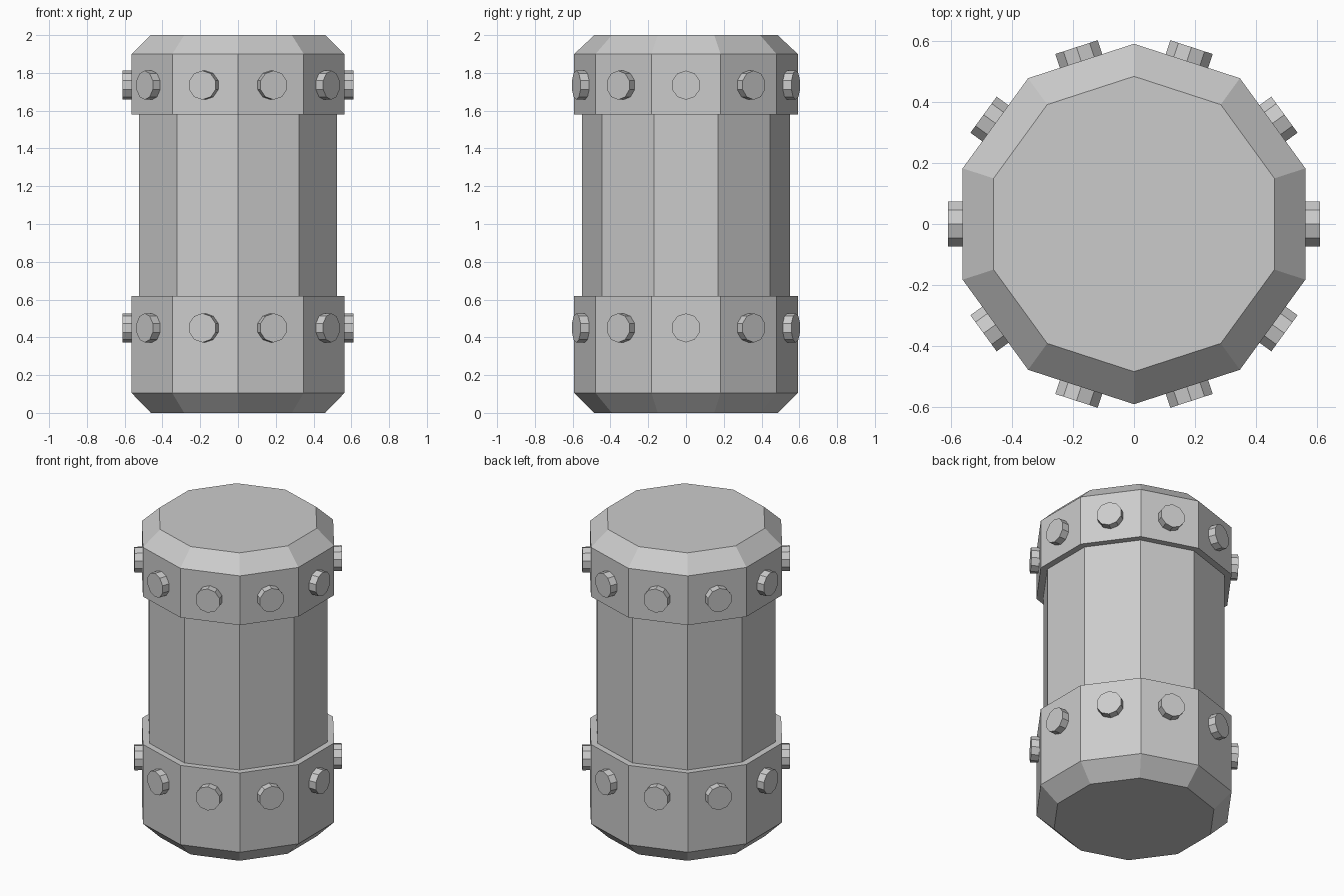
import bpy
import math
from mathutils import Matrix, Vector

cube = bpy.data.objects.get("Cube")
if cube:
    bpy.data.objects.remove(cube, do_unlink=True)

SIDES = 10
RIM, CORE, END = 0.592, 0.55, 0.485   # corner radii

grey = bpy.data.materials.new("steel grey")
grey.use_nodes = True
grey.diffuse_color = (0.6, 0.6, 0.6, 1)
grey.node_tree.nodes["Principled BSDF"].inputs["Base Color"].default_value = (0.6, 0.6, 0.6, 1)


def prism(name, profile, sides, start=0.0):
    """Flat-sided solid from (radius, height) pairs, listed bottom to top."""
    verts = [(r * math.cos(start + math.tau * i / sides),
              r * math.sin(start + math.tau * i / sides), z)
             for r, z in profile for i in range(sides)]
    faces = [(k * sides + i, k * sides + (i + 1) % sides,
              (k + 1) * sides + (i + 1) % sides, (k + 1) * sides + i)
             for k in range(len(profile) - 1) for i in range(sides)]
    faces.append(tuple(reversed(range(sides))))
    faces.append(tuple(range(len(verts) - sides, len(verts))))
    mesh = bpy.data.meshes.new(name)
    mesh.from_pydata(verts, [], faces)
    mesh.materials.append(grey)
    obj = bpy.data.objects.new(name, mesh)
    bpy.context.collection.objects.link(obj)
    return obj


# Barrel and chamfered end caps, with corners pointing front and back
corner = math.pi / 2
prism("barrel", [(CORE, 0.55), (CORE, 1.65)], SIDES, corner)
prism("bottom_cap", [(END, 0), (RIM, 0.105), (RIM, 0.62)], SIDES, corner)
prism("top_cap", [(RIM, 1.58), (RIM, 1.9), (END, 2)], SIDES, corner)

# One bolt centred on each face of both caps
apothem = RIM * math.cos(math.pi / SIDES)
for row, z in (("bottom", 0.45), ("top", 1.735)):
    for i in range(SIDES):
        bolt = prism(f"{row}_bolt_{i + 1}", [(0.077, -0.02), (0.077, 0.048)], 10)
        bolt.matrix_world = (Matrix.Rotation(math.tau * i / SIDES, 4, "Z")
                             @ Matrix.Translation(Vector((apothem, 0, z)))
                             @ Matrix.Rotation(math.pi / 2, 4, "Y"))
